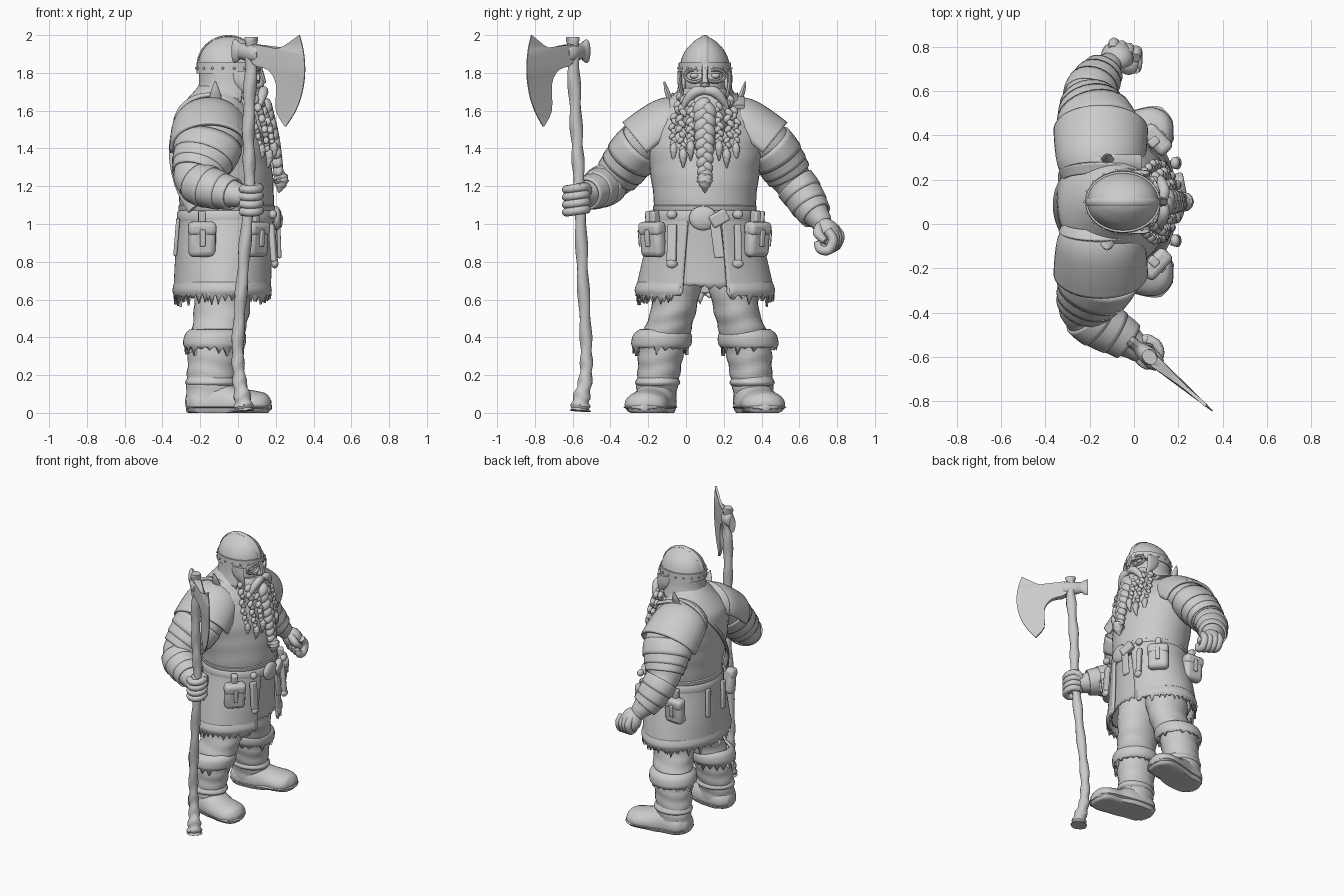
import bpy, bmesh, math, random
from mathutils import Vector, Matrix, Euler
random.seed(4)
CY = 0.10  # body centre line


def finish(name, bm, thick=0, angle=42, bevel=0):
    bmesh.ops.recalc_face_normals(bm, faces=bm.faces)
    me = bpy.data.meshes.new(name)
    bm.to_mesh(me)
    bm.free()
    me.polygons.foreach_set("use_smooth", [True] * len(me.polygons))
    me.set_sharp_from_angle(angle=math.radians(angle))
    ob = bpy.data.objects.new(name, me)
    bpy.context.collection.objects.link(ob)
    if thick:
        m = ob.modifiers.new("thick", "SOLIDIFY")
        m.thickness, m.offset = thick, 0
    if bevel:
        m = ob.modifiers.new("bevel", "BEVEL")
        m.width, m.segments = bevel, 3
    return ob


def spline(st, sub):
    out = []
    for i in range(len(st) - 1):
        p = [st[max(0, min(len(st) - 1, i + k))] for k in (-1, 0, 1, 2)]
        for j in range(sub):
            t = j / sub
            out.append([0.5 * (2*b + (c-a)*t + (2*a-5*b+4*c-d)*t*t + (3*b-a-3*c+d)*t**3)
                        for a, b, c, d in zip(*p)])
    return out + [list(st[-1])]


def sweep(name, st, ref=(1, 0, 0), n=24, sub=5, flat=False, arc=None, caps=True,
          jag=0, thick=0, ripple=0, freq=1, floor=False):
    """Skin elliptical sections (x, y, z, radius along ref, other radius) along a path."""
    rows = spline(st, sub) if sub > 1 else st
    bm, rings, u = bmesh.new(), [], Vector(ref)
    a0, a1 = [math.radians(a) for a in (arc or (0, 360))]
    cnt = n + 1 if arc else n
    for k, (x, y, z, ra, rb) in enumerate(rows):
        t = Vector(rows[min(k+1, len(rows)-1)][:3]) - Vector(rows[max(k-1, 0)][:3])
        t = Vector((0, 0, 1)) if flat else t.normalized()
        u = (u - t * u.dot(t)).normalized()
        v = t.cross(u)
        ring = []
        for i in range(cnt):
            a = a0 + (a1 - a0) * i / n
            w = 1 + ripple * math.sin(k * freq + 1.3 * math.sin(a * 2))
            p = Vector((x, y, z)) + u * ra * w * math.cos(a) + v * rb * w * math.sin(a)
            if jag and k == len(rows) - 1:
                p.z += random.uniform(-jag, 0) if i % 2 else random.uniform(0, jag * .5)
            if floor:
                p.z = max(p.z, 0)
            ring.append(bm.verts.new(p))
        rings.append(ring)
    for r, q in zip(rings, rings[1:]):
        for i in range(n):
            j = (i + 1) % cnt
            bm.faces.new((r[i], r[j], q[j], q[i]))
    if caps and not arc:
        bm.faces.new(rings[0])
        bm.faces.new(rings[-1])
    return finish(name, bm, thick)


def balls(name, items, seg=14):
    """Several ellipsoids (location, scale, rotation) in one object."""
    bm = bmesh.new()
    for loc, sc, rot in items:
        m = Matrix.Translation(loc) @ Euler(rot).to_matrix().to_4x4() @ Matrix.Diagonal((*sc, 1))
        bmesh.ops.create_uvsphere(bm, u_segments=seg, v_segments=seg * 2 // 3, radius=1, matrix=m)
    return finish(name, bm, angle=80)


def box(name, loc, size, rot=(0, 0, 0), bevel=.012):
    bm = bmesh.new()
    bmesh.ops.create_cube(bm, size=1, matrix=Matrix.Translation(loc) @ Euler(rot).to_matrix().to_4x4()
                          @ Matrix.Diagonal((*size, 1)))
    return finish(name, bm, bevel=bevel)


def braid(name, pts, r):
    path, items = spline(pts, 5), []
    for k, p in enumerate(path):
        s = 1 if k % 2 else -1
        w = r * (1 - .4 * k / len(path))
        items.append(((p[0], p[1] + s * w * .35, p[2]), (w * .85, w * .8, w * 1.15), (s * .7, 0, 0)))
    balls(name, items, 12)
    x, y, z = pts[-1]
    sweep(name + "_tip", [(x, y, z, r*.4, r*.4), (x+.01, y, z-.03, r*.85, r*.85),
                          (x+.01, y, z-.065, r*.6, r*.6), (x, y, z-.105, .003, .003)], n=12, ripple=.1, freq=2)


# torso and belt
def body(z, cx, rx, ry):
    return (cx, CY, z, rx, ry)
sweep("torso", [body(1.0, -.06, .24, .265), body(1.12, -.06, .25, .27), body(1.28, -.075, .257, .29),
                body(1.43, -.095, .25, .31), body(1.56, -.12, .22, .28), body(1.66, -.11, .16, .19),
                body(1.76, -.08, .1, .1)], n=40, flat=True, ripple=.006, freq=1.6)
for z, h, e, nm in ((1.04, .035, .012, "belt"), (1.085, .018, .006, "sash")):
    sweep(nm, [body(z-h, -.06, .245+e, .262+e), body(z-h*.6, -.06, .25+e, .268+e),
               body(z+h*.6, -.06, .25+e, .268+e), body(z+h, -.06, .24+e, .258+e)], n=40, sub=1, flat=True)
balls("buckle", [((.205, CY-.01, 1.03), (.025, .075, .065), (0, 0, 0))])
box("belt_loop", (.21, CY+.075, 1.03), (.04, .1, .07), (.5, 0, .2))
box("belt_tail", (.215, CY+.065, .92), (.02, .055, .2), (.12, -.05, .1), .008)
sweep("back_strap", [(.03, .28, 1.62, .012, .035), (-.15, .27, 1.67, .012, .035), (-.30, .19, 1.56, .012, .035),
                     (-.34, .07, 1.4, .012, .035), (-.31, -.05, 1.22, .012, .035), (-.24, -.12, 1.08, .012, .035)],
      ref=(0, 0, 1), n=10)

# skirt layers with ragged hems
sweep("inner_skirt", [body(1.05, -.06, .235, .255), body(.85, -.07, .23, .29), body(.67, -.075, .23, .33)],
      n=80, flat=True, caps=False, jag=.02, thick=.01)
sweep("outer_skirt", [body(1.06, -.06, .25, .265), body(.98, -.06, .252, .28), body(.82, -.07, .255, .32),
                      body(.68, -.075, .257, .352), body(.635, -.075, .26, .36)],
      n=90, flat=True, arc=(19, 341), jag=.05, thick=.016)
sweep("skirt_fur", [body(.69, -.075, .257, .353), body(.65, -.075, .266, .366), body(.62, -.075, .258, .355)],
      n=80, flat=True, arc=(21, 339), jag=.06, thick=.012)

# pouches, dagger and hanging tools
for s in (-1, 1):
    for i, (x, dy, rz) in enumerate(((.095, .275, .75), (-.19, .30, 1.5))):
        r = (0, .08, s * rz)
        c, q = math.cos(s * rz), math.sin(s * rz)
        y = CY + s * dy
        box("pouch", (x, y, .91), (.075, .145, .17), r, .03)
        box("pouch_flap", (x + .008*c, y + .008*q, .975), (.08, .15, .075), r, .025)
        box("pouch_tab", (x + .045*c, y + .045*q, .925), (.015, .03, .09), r, .006)
        box("pouch_loop", (x - .01*c, y - .01*q, 1.03), (.05, .04, .08), r, .01)
for s, w in ((-1, .05), (1, .035)):
    y = CY + s * .175
    box("dagger_sheath", (.185, y, .9), (.03, w, .2), (0, -.08, s * .25), .008)
    balls("dagger_parts", [((.195, y, .79), (.02, .03, .025), (0, 0, 0)),
                           ((.185, y, 1.05), (.022, .028, .025), (0, 0, 0))])
for y in (.02, .2):
    box("back_tool", (-.325, y, .93), (.02, .045, .2), (.1, .08, 0), .008)

# legs, cuffs and boots
for s in (-1, 1):
    def L(x, dy, z, a, b):
        return (x, CY + s * dy, z, a, b)
    sweep("trouser_leg", [L(-.07, .14, .9, .12, .12), L(-.08, .15, .7, .15, .135), L(-.085, .165, .55, .148, .12),
                          L(-.10, .195, .45, .142, .125), L(-.12, .22, .36, .135, .125)],
          flat=True, ripple=.025, freq=1.3)
    sweep("boot_shaft", [L(-.12, .225, .40, .14, .13), L(-.13, .235, .3, .135, .12), L(-.14, .245, .2, .13, .112),
                         L(-.145, .255, .12, .13, .108), L(-.15, .258, .03, .13, .105)],
          flat=True, ripple=.025, freq=1.5)
    sweep("boot_foot", [L(-.275, .255, .05, .04, .05), L(-.225, .255, .05, .09, .10), L(-.1, .265, .05, .125, .112),
                        L(0, .295, .048, .085, .112), L(.09, .312, .045, .072, .115), L(.145, .32, .042, .06, .088),
                        L(.174, .322, .04, .025, .035)], ref=(0, 0, 1), floor=True)
    sweep("boot_welt", [L(-.27, .255, .03, .015, .06), L(-.22, .255, .03, .015, .105), L(-.1, .265, .03, .015, .115),
                        L(.09, .312, .03, .015, .12), L(.145, .32, .03, .015, .095), L(.178, .322, .03, .012, .04)],
          ref=(0, 0, 1), n=16)
    sweep("knee_fur", [L(-.12, .22, .435, .13, .12), L(-.12, .225, .41, .152, .145), L(-.125, .23, .37, .156, .15),
                       L(-.125, .235, .35, .148, .14)], n=40, flat=True, caps=False, jag=.05, thick=.02)
    sweep("ankle_wrap", [L(-.14, .25, .14, .125, .105), L(-.14, .25, .16, .14, .12), L(-.14, .25, .19, .125, .105)],
          flat=True, n=24)

# arms with layered plates
arms = {-1: [(-.14, -.12, 1.51, .14), (-.155, -.235, 1.42, .138), (-.20, -.325, 1.31, .126), (-.225, -.385, 1.235, .112),
             (-.17, -.44, 1.20, .108), (-.07, -.50, 1.17, .088), (.01, -.555, 1.15, .065), (.06, -.59, 1.14, .05)],
        1: [(-.14, .32, 1.51, .14), (-.16, .435, 1.42, .138), (-.19, .515, 1.31, .126), (-.205, .56, 1.235, .115),
            (-.19, .61, 1.17, .106), (-.155, .665, 1.08, .09), (-.12, .71, 1.02, .066), (-.1, .73, .98, .05)]}
for s, pts in arms.items():
    st = [(*p[:3], p[3] * f, p[3] * .92) for p, f in zip(pts, (1.25, 1.25, 1.12, 1, 1, 1, 1, 1))]
    sweep("arm", st, ripple=.02, freq=1.9)
    path = spline(st, 6)
    for k, w, g in ((6, 4, 1.09), (9, 4, 1.07), (12, 4, 1.06), (20, 5, 1.08), (24, 5, 1.1), (28, 5, 1.13)):
        sweep("arm_plate", [(*p[:3], p[3] * (1.02 + (g-1.02) * i / w), p[4] * (1.02 + (g-1.02) * i / w))
                            for i, p in enumerate(path[k:k+w+1])], sub=1, caps=False, thick=.012)

    def P(dy, z, a, b):
        return (-.15, CY + s * dy, z, a, b)
    sweep("pauldron", [P(.10, 1.54, .12, .15), P(.17, 1.515, .155, .185), P(.25, 1.46, .165, .198),
                       P(.325, 1.40, .168, .203)], ref=(0, 0, 1), arc=(-100, 100), thick=.02)
    sweep("pauldron_edge", [P(.10, 1.545, .13, .16), P(.14, 1.535, .155, .18)], ref=(0, 0, 1),
          arc=(-100, 100), thick=.022)
    sweep("collar_spike", [(-.12, CY+s*.17, 1.62, .04, .015), (-.12, CY+s*.20, 1.70, .025, .014),
                           (-.12, CY+s*.215, 1.755, .004, .004)], n=10)

# gripping hand
hx, hy = .065, -.58
balls("grip_palm", [((.045, -.57, 1.13), (.055, .05, .085), (0, 0, 0))])
for i in range(4):
    z, r = 1.19 - i * .04, .023
    sweep("grip_finger", [(hx + .05*math.cos(a), hy + .055*math.sin(a), z + .008*math.sin(a), r, r)
                          for a in [math.radians(-150 + 50*k) for k in range(6)]], ref=(0, 0, 1), n=10, sub=3)
sweep("grip_thumb", [(.02, -.53, 1.15, .025, .025), (.07, -.525, 1.19, .026, .026), (.12, -.57, 1.2, .016, .016)],
      n=10, ref=(0, 0, 1))
# closed fist
balls("fist", [((-.075, .755, .95), (.075, .065, .085), (.45, .2, 0))])
for i in range(4):
    x, y, z = -.095 + i * .034, .775 - i * .012, .93 - i * .006
    sweep("fist_finger", [(x, y + .01, z + .055, .022, .024), (x + .005, y + .04, z + .005, .026, .026),
                          (x + .005, y + .015, z - .05, .026, .026), (x + .005, y - .03, z - .045, .024, .024),
                          (x, y - .045, z - .005, .018, .018)], n=10)
sweep("fist_thumb", [(-.06, .71, .99, .026, .026), (-.015, .70, .95, .027, .027), (.005, .735, .91, .018, .018)], n=10)


# head and helmet
def H(z, a, b, x=-.05):
    return (x, CY, z, a, b)
balls("face", [((-.04, CY, 1.74), (.145, .115, .14), (0, 0, 0)), ((.105, CY, 1.745), (.035, .026, .03), (0, 0, 0))], 24)
sweep("helmet", [H(1.80, .16, .132), H(1.86, .16, .128), H(1.92, .138, .102), H(1.965, .095, .06),
                 H(1.985, .055, .03), H(1.995, .01, .006)], n=36, flat=True)
sweep("helmet_rim", [H(1.80, .166, .137), H(1.85, .165, .134)], n=36, flat=True, sub=1, thick=.012)
arcs = [math.radians(a) for a in range(0, 181, 15)]
sweep("helmet_ridge", [(-.05 + .162*math.cos(a), CY, 1.84 + .153*math.sin(a), .007, .018) for a in arcs], n=8)
balls("rivets", [((-.05 + .172*math.cos(a), CY + .142*math.sin(a), 1.825), (.007,)*3, (0, 0, 0))
                 for a in [math.tau * i / 18 for i in range(18)]], 8)
sweep("neck_hair", [H(1.82, .145, .122), H(1.74, .145, .128), H(1.66, .15, .145, -.06)], n=60, flat=True,
      arc=(60, 300), jag=.04, thick=.025)
for s in (-1, 1):
    y = CY + s * .055
    sweep("eye_guard", [(.105 - .025*abs(math.cos(a))*(math.cos(a)*s > 0), y + .05*math.cos(a), 1.785 + .033*math.sin(a),
                         .012, .010) for a in [math.tau * k / 14 for k in range(15)]], n=8, sub=2)
    balls("eye", [((.078, y, 1.785), (.018, .025, .016), (0, 0, 0))])
    sweep("cheek_guard", [(.02, CY + s*.132, 1.81, .05, .012), (.03, CY + s*.132, 1.74, .045, .012),
                          (.06, CY + s*.115, 1.67, .01, .008)], n=12, flat=True)
    sweep("moustache", [(.13, CY, 1.705, .02, .02), (.135, CY+s*.05, 1.70, .026, .028), (.12, CY+s*.095, 1.655, .022, .022),
                        (.11, CY+s*.125, 1.60, .005, .005)], ref=(1, 0, 0), n=12)
    # side braids
    braid("side_braid", [(.09, CY+s*.10, 1.66), (.135, CY+s*.13, 1.53), (.155, CY+s*.115, 1.40)], .026)
    braid("outer_braid", [(.04, CY+s*.12, 1.68), (.085, CY+s*.165, 1.54), (.115, CY+s*.165, 1.43)], .024)
    braid("inner_braid", [(.12, CY+s*.06, 1.64), (.165, CY+s*.075, 1.52), (.18, CY+s*.075, 1.44)], .026)
sweep("nose_guard", [(.11, CY, 1.84, .012, .02), (.125, CY, 1.79, .014, .016), (.138, CY, 1.745, .012, .02)], n=8)
sweep("beard", [(.03, CY, 1.72, .09, .11), (.05, CY, 1.63, .105, .13), (.08, CY, 1.53, .09, .12),
                (.12, CY, 1.43, .06, .08), (.16, CY, 1.36, .02, .03)], n=32, flat=True, ripple=.02, freq=1.3)
braid("centre_braid", [(.14, CY, 1.62), (.175, CY, 1.5), (.20, CY, 1.38), (.215, CY, 1.27)], .05)
balls("braid_ring", [((.218, CY, 1.265), (.034, .034, .022), (0, 0, 0))])

# long axe: knobbly shaft, blade and hammer back
sweep("axe_shaft", [(.07, -.60, 1.99, .033, .033), (.07, -.597, 1.85, .033, .033), (.055, -.58, 1.5, .032, .032),
                    (.06, -.565, 1.2, .031, .031), (.03, -.55, .8, .031, .031), (0, -.53, .4, .031, .031),
                    (.005, -.53, .2, .034, .034), (.025, -.555, .07, .045, .045), (.03, -.56, .01, .052, .052)],
      n=16, sub=8, ripple=.12, freq=1.3)
C, D, N = Vector((.07, -.6, 0)), Vector((.76, -.65, 0)), Vector((.65, .76, 0))
inner = [(.334, 1.997), (.18, 1.925), (.03, 1.95), (.03, 1.85), (.13, 1.815), (.18, 1.74), (.18, 1.60), (.238, 1.518)]
outer = [(.337, 2.0), (.358, 1.94), (.370, 1.88), (.374, 1.81), (.366, 1.74), (.342, 1.66), (.30, 1.585), (.24, 1.515)]
bm = bmesh.new()
rows = [[bm.verts.new(C + D*d + N*t + Vector((0, 0, z))) for t, (d, z) in
         ((th, a), (.003, b), (-.003, b), (-th, a))]
        for a, b in zip(spline(inner, 3), spline(outer, 3)) for th in [.008 + .022 * max(0, 1 - a[0] / .2)]]
for r, q in zip(rows, rows[1:]):
    for i in range(4):
        j = (i + 1) % 4
        bm.faces.new((r[i], r[j], q[j], q[i]))
finish("axe_blade", bm, angle=35)
sweep("axe_hammer", [(*(C + D*d + Vector((0, 0, z))), a, b) for d, z, a, b in
                     ((.06, 1.905, .045, .03), (.02, 1.905, .052, .044), (-.04, 1.91, .045, .036),
                      (-.075, 1.915, .042, .026), (-.1, 1.915, .06, .027), (-.12, 1.915, .062, .022))],
      ref=(0, 0, 1), n=12, sub=3)
